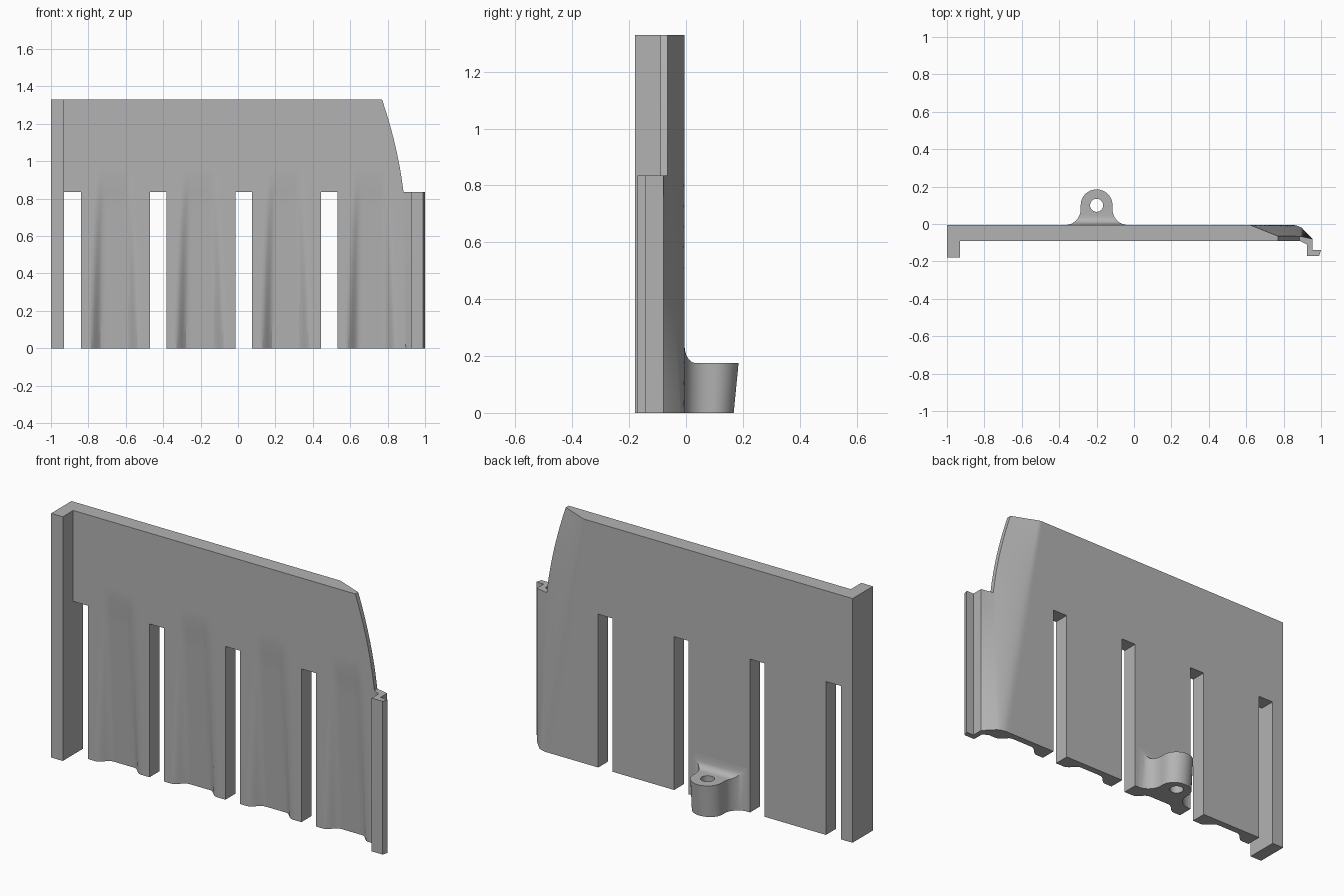
import bpy, bmesh, math

if "Cube" in bpy.data.objects:
    bpy.data.objects.remove(bpy.data.objects["Cube"])

grey = bpy.data.materials.new("light_grey")
grey.diffuse_color = (0.45, 0.45, 0.45, 1)
grey.use_nodes = True
grey.node_tree.nodes["Principled BSDF"].inputs["Base Color"].default_value = grey.diffuse_color

H, SLOT_TOP, GROOVE_TOP = 1.33, 0.835, 0.915
FRONT, BACK = -0.09, -0.005
PITCH = 0.4575


def finish(name, bm, smooth=True):
    bmesh.ops.recalc_face_normals(bm, faces=bm.faces)
    me = bpy.data.meshes.new(name)
    bm.to_mesh(me)
    bm.free()
    ob = bpy.data.objects.new(name, me)
    bpy.context.collection.objects.link(ob)
    me.materials.append(grey)
    if smooth:
        bpy.ops.object.select_all(action='DESELECT')
        ob.select_set(True)
        bpy.context.view_layer.objects.active = ob
        bpy.ops.object.shade_smooth_by_angle(angle=math.radians(25))
    return ob


def prism(name, pts, z0, z1):
    bm = bmesh.new()
    f = bm.faces.new([bm.verts.new((x, y, z0)) for x, y in pts])
    top = bmesh.ops.extrude_face_region(bm, geom=[f])["geom"]
    for v in top:
        if isinstance(v, bmesh.types.BMVert):
            v.co.z = z1
    return finish(name, bm, False)


def edge_x(z):
    # curved right edge of the panel
    if z <= SLOT_TOP:
        return 0.885 + 0.012 * (1 - z / SLOT_TOP)
    t = (z - SLOT_TOP) / (H - SLOT_TOP)
    return 0.885 - 0.115 * t + 0.055 * t * (1 - t)


def back_y(x, z):
    # back face, falling away towards the right edge
    x0 = 0.62 + 0.23 * (1 - z / H)
    if x <= x0:
        return BACK
    s = (x - x0) / (edge_x(z) - x0)
    drop = 0.06 if z >= SLOT_TOP else 0.015 + 0.045 * z / SLOT_TOP
    return BACK - drop * s ** (1 + 0.6 * (1 - z / H))


def front_y(x, z):
    # front face with a tapering channel on each finger
    if z >= GROOVE_TOP:
        return FRONT
    k = 1 - z / GROOVE_TOP
    half = 0.065 + 0.035 * math.sqrt(k)
    wall = 0.012 + 0.022 * math.sqrt(k)
    d = min(abs(x + 0.66 - PITCH * i) for i in range(4))
    t = max(0, min(1, (half + wall - d) / (2 * wall)))
    return FRONT + (0.004 + 0.044 * k) * t * t * (3 - 2 * t)


# Panel with slots: one grid of cells, closed wherever a neighbour is missing
cols = [-1, -0.93]
slots = {1}
for i in range(4):
    a = -0.84 + PITCH * i
    n = 28
    if i < 3:
        cols += [a + 0.37 * j / n for j in range(n + 1)]
        slots.add(len(cols) - 1)
    else:
        cols += [a + (edge_x(H / 2) - a) * j / n for j in range(n + 1)]
start = -0.84 + PITCH * 3
base_edge = edge_x(H / 2)
cols.append(None)                       # turned end, below the slot top only
rows = [SLOT_TOP * j / 12 for j in range(13)] + [GROOVE_TOP]
rows += [GROOVE_TOP + (H - GROOVE_TOP) * j / 8 for j in range(1, 9)]
NC, NR = len(cols) - 1, len(rows) - 1


def filled(c, r):
    if not (0 <= c < NC and 0 <= r < NR):
        return False
    return r >= 12 and c < NC - 1 or r < 12 and c not in slots


bm = bmesh.new()
cache = {}


def vert(c, r, side):
    if (c, r, side) not in cache:
        z, x = rows[r], cols[c]
        if x is None:
            co = (0.925, -0.11, z) if side == 0 else (0.955, -0.08, z)
        else:
            if x > start:
                x = start + (x - start) * (edge_x(z) - start) / (base_edge - start)
            co = (x, front_y(x, z) if side == 0 else back_y(x, z), z)
        cache[c, r, side] = bm.verts.new(co)
    return cache[c, r, side]


for c in range(NC):
    for r in range(NR):
        if not filled(c, r):
            continue
        q = [(c, r), (c + 1, r), (c + 1, r + 1), (c, r + 1)]
        for s in (0, 1):
            bm.faces.new([vert(a, b, s) for a, b in q])
        for k, (dc, dr) in enumerate([(0, -1), (1, 0), (0, 1), (-1, 0)]):
            if not filled(c + dc, r + dr):
                p, n = q[k], q[(k + 1) % 4]
                bm.faces.new([vert(*p, 0), vert(*n, 0), vert(*n, 1), vert(*p, 1)])
finish("slotted_panel", bm)

# Left flange and stepped right lip
prism("left_flange", [(-1, -0.18), (-0.93, -0.18), (-0.93, FRONT), (-1, FRONT)], 0, H)
prism("right_lip", [(0.955, -0.08), (0.925, -0.11), (0.925, -0.17), (0.99, -0.17),
                    (1.0, -0.14), (0.955, -0.14)], 0, SLOT_TOP)

# Mounting lug: rows of half width and top height, flared into the panel
CX, CY, R, TOP = -0.2, 0.1, 0.085, 0.175
lug = []
for j in range(9):                      # concave flare
    a = math.pi / 2 * j / 8
    y = BACK + 0.085 * (1 - math.cos(a))
    w = R + 0.08 * (1 - math.sin(a))
    t = min(1, (y - BACK) / 0.04)
    lug.append((y, w, TOP + 0.06 * (1 - math.sqrt(1 - (1 - t) ** 2))))
for j in range(13):                     # round nose
    a = math.pi / 2 * j / 12.5
    lug.append((CY + R * math.sin(a), R * math.cos(a), TOP))
bm = bmesh.new()
rings = []
for y, w, top in lug:
    lean = 0.017 * max(0, (y - 0.03) / 0.155)
    rings.append([bm.verts.new(p) for p in (
        (CX - w, y - lean, 0), (CX + w, y - lean, 0), (CX + w, y, top), (CX - w, y, top))])
for a, b in zip(rings, rings[1:]):
    for k in range(4):
        n = (k + 1) % 4
        bm.faces.new((a[k], a[n], b[n], b[k]))
bm.faces.new(rings[0])
bm.faces.new(rings[-1])
lug_ob = finish("mounting_lug", bm)

# Screw hole through the lug
bpy.ops.mesh.primitive_cylinder_add(vertices=32, radius=0.035, depth=0.6, location=(CX, CY, 0.1))
cutter = bpy.context.object
cutter.name = "hole_cutter"
cutter.hide_render = True
cutter.hide_viewport = True
mod = lug_ob.modifiers.new("hole", 'BOOLEAN')
mod.operation, mod.object, mod.solver = 'DIFFERENCE', cutter, 'EXACT'
